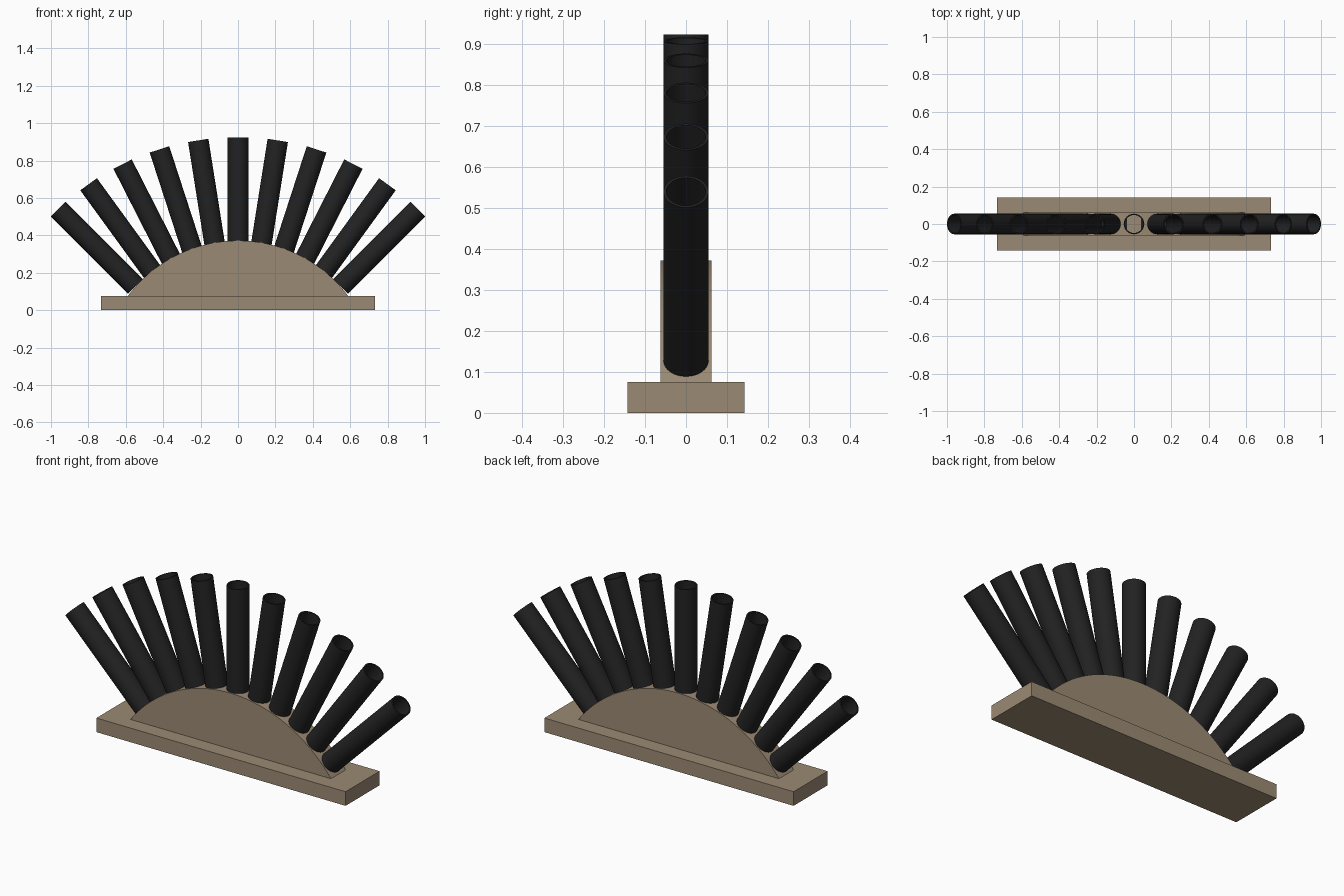
import bpy, bmesh, math
from mathutils import Vector, Matrix

if "Cube" in bpy.data.objects:
    bpy.data.objects.remove(bpy.data.objects["Cube"])


def material(name, rgb):
    m = bpy.data.materials.new(name)
    m.diffuse_color = (*rgb, 1.0)
    m.use_nodes = True
    m.node_tree.nodes["Principled BSDF"].inputs["Base Color"].default_value = m.diffuse_color
    return m


WOOD = material("tan wood", (0.33, 0.255, 0.175))
BLACK = material("black tube", (0.016, 0.016, 0.016))


def make_object(name, bm, mat):
    bmesh.ops.recalc_face_normals(bm, faces=bm.faces)
    mesh = bpy.data.meshes.new(name)
    bm.to_mesh(mesh)
    bm.free()
    mesh.materials.append(mat)
    ob = bpy.data.objects.new(name, mesh)
    bpy.context.collection.objects.link(ob)
    return ob


def smooth(ob):
    bpy.ops.object.select_all(action='DESELECT')
    ob.select_set(True)
    bpy.context.view_layer.objects.active = ob
    bpy.ops.object.shade_smooth_by_angle(angle=math.radians(35))


# Base board
BASE_H = 0.075
bm = bmesh.new()
bmesh.ops.create_cube(bm, size=1.0)
bmesh.ops.scale(bm, vec=(1.466, 0.286, BASE_H), verts=bm.verts)
bmesh.ops.translate(bm, vec=(0, 0, BASE_H / 2), verts=bm.verts)
make_object("base_board", bm, WOOD)

# Upright arched panel: circular segment extruded through its thickness
HALF_W, TOP, HALF_T = 0.59, 0.372, 0.062
rise = TOP - BASE_H
radius = (HALF_W ** 2 + rise ** 2) / (2 * rise)
sweep = math.asin(HALF_W / radius)
bm = bmesh.new()
ring = []
for i in range(41):
    a = -sweep + 2 * sweep * i / 40
    ring.append(bm.verts.new((radius * math.sin(a), -HALF_T,
                              TOP - radius + radius * math.cos(a))))
face = bm.faces.new(ring)
ext = bmesh.ops.extrude_face_region(bm, geom=[face])
bmesh.ops.translate(bm, vec=(0, 2 * HALF_T, 0),
                    verts=[v for v in ext["geom"] if isinstance(v, bmesh.types.BMVert)])
smooth(make_object("arched_panel", bm, WOOD))

# Hollow tubes fanned out every nine degrees: lathe-style closed profile
R_OUT, R_IN, LENGTH, SIDES = 0.055, 0.048, 0.583, 32
PROFILE = [(R_OUT, 0.0), (R_OUT, LENGTH), (R_IN, LENGTH), (R_IN, 0.03)]


def tube(name, tip, angle):
    bm = bmesh.new()
    rings = [[bm.verts.new((r * math.cos(2 * math.pi * k / SIDES),
                            r * math.sin(2 * math.pi * k / SIDES), z))
              for k in range(SIDES)] for r, z in PROFILE]
    for low, high in zip(rings, rings[1:]):
        for k in range(SIDES):
            n = (k + 1) % SIDES
            bm.faces.new((low[k], low[n], high[n], high[k]))
    bm.faces.new(rings[0])
    bm.faces.new(rings[-1])
    ob = make_object(name, bm, BLACK)
    axis = Vector((math.sin(angle), 0, math.cos(angle)))
    ob.matrix_world = (Matrix.Translation(tip - axis * LENGTH)
                       @ Matrix.Rotation(angle, 4, 'Y'))
    smooth(ob)


for i in range(-5, 6):
    a = math.radians(9 * i)
    tip = Vector((1.359 * math.sin(a), 0, 0.924 - 1.311 * (1 - math.cos(a))))
    tube(f"tube_{i + 6}", tip, a)
